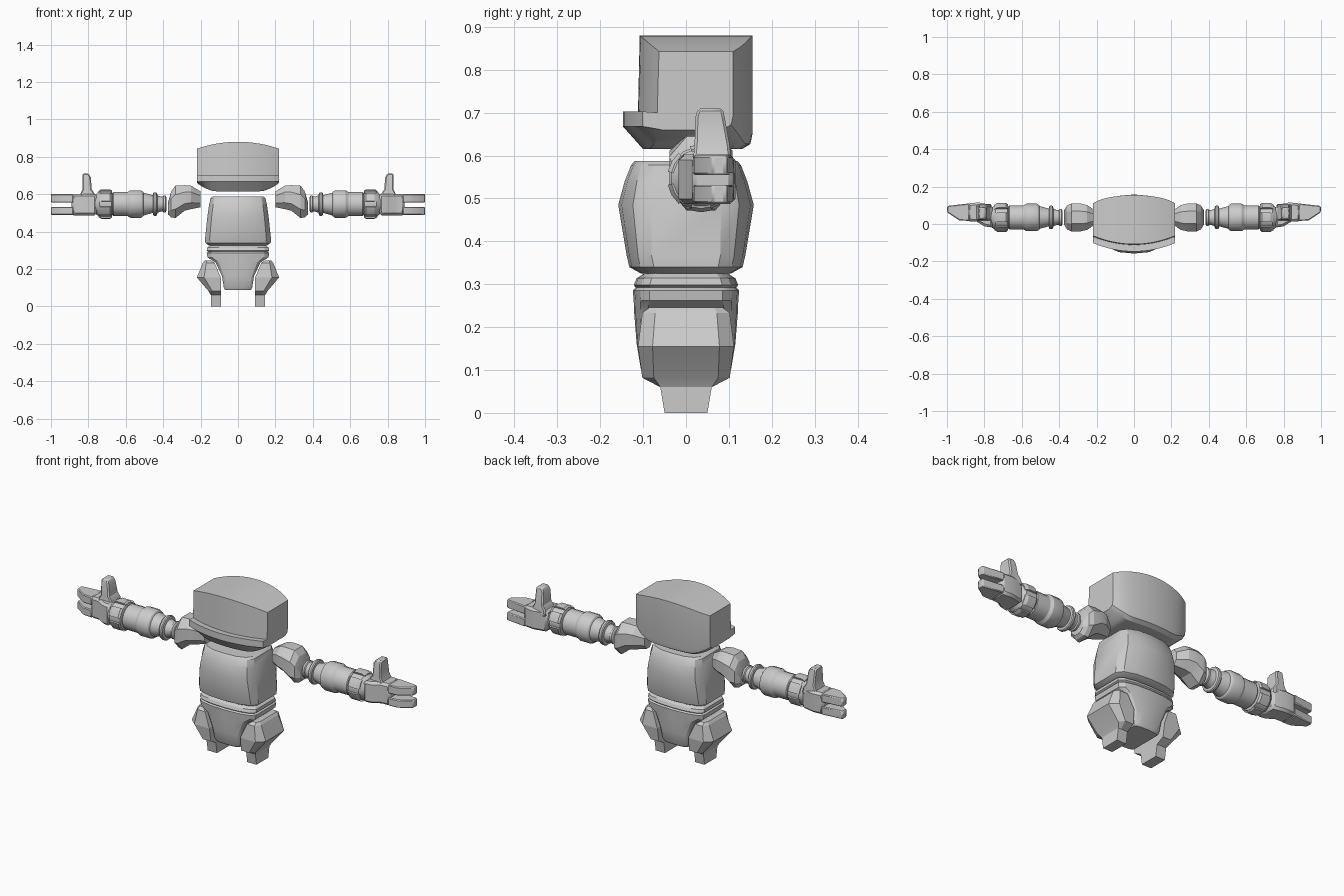
import bpy, bmesh, math

grey = bpy.data.materials.new("light_grey")
grey.diffuse_color = (0.6, 0.6, 0.6, 1)


def loft(name, rings, angle=30, bevel=0):
    """Skin equal-length closed rings and cap both ends."""
    bm = bmesh.new()
    vs = [[bm.verts.new(p) for p in r] for r in rings]
    n = len(rings[0])
    for a, b in zip(vs, vs[1:]):
        for i in range(n):
            j = (i + 1) % n
            bm.faces.new((a[i], a[j], b[j], b[i]))
    bm.faces.new(vs[0])
    bm.faces.new(vs[-1])
    bmesh.ops.recalc_face_normals(bm, faces=bm.faces)
    me = bpy.data.meshes.new(name)
    bm.to_mesh(me)
    bm.free()
    me.materials.append(grey)
    ob = bpy.data.objects.new(name, me)
    bpy.context.collection.objects.link(ob)
    bpy.ops.object.select_all(action='DESELECT')
    bpy.context.view_layer.objects.active = ob
    ob.select_set(True)
    bpy.ops.object.shade_smooth_by_angle(angle=math.radians(angle))
    if bevel:
        m = ob.modifiers.new("soft_edges", 'BEVEL')
        m.width, m.segments = bevel, 1
        m.limit_method, m.angle_limit = 'ANGLE', math.radians(35)
    return ob


def head_ring(x):
    t = abs(x) / 0.22
    c = 0.045 * t * t
    # the underside rises towards the cheeks
    up = max(0, (abs(x) - 0.13) / 0.09)
    zb = 0.615 + 0.03 * up + 0.015 * up ** 3
    back = 0.155 - 0.035 * t * t - 0.01 * t ** 8
    top = 0.88 - 0.037 * t * t
    return [(x, y, z) for y, z in (
        (-0.108 + c, top), (-0.112 + c, 0.70), (-0.147 + c, 0.703),
        (-0.147 + c, 0.668), (-0.10 + c, zb), (back - 0.025, zb),
        (back - 0.005, zb + 0.012), (back, zb + 0.035), (back, top))]


# Head with brow lip
loft("head", [head_ring(x * 0.22 / 8) for x in range(-8, 9)], 28)


def body_ring(z, w, d, flat):
    """Bowed front and back, flat sides."""
    q = [(w, flat), (w * 0.86, flat + (d - flat) * 0.55),
         (w * 0.5, flat + (d - flat) * 0.9), (0, d)]
    half = q + [(-x, y) for x, y in q[2::-1]]
    return [(x, y, z) for x, y in half] + [(-x, -y, z) for x, y in half]


# Torso
loft("torso", [body_ring(*r) for r in (
    (0.325, 0.155, 0.105, 0.06), (0.34, 0.175, 0.132, 0.075),
    (0.365, 0.176, 0.138, 0.08), (0.485, 0.163, 0.158, 0.082),
    (0.54, 0.155, 0.143, 0.08), (0.578, 0.147, 0.128, 0.075),
    (0.587, 0.135, 0.12, 0.07))], 32)

# Waist band and pelvis
loft("waist", [body_ring(*r) for r in (
    (0.29, 0.155, 0.115, 0.08), (0.298, 0.167, 0.122, 0.085),
    (0.314, 0.165, 0.115, 0.08), (0.327, 0.145, 0.095, 0.07))], 25)
loft("pelvis", [body_ring(*r) for r in (
    (0.088, 0.07, 0.098, 0.085), (0.10, 0.076, 0.105, 0.09),
    (0.16, 0.085, 0.115, 0.095), (0.235, 0.12, 0.121, 0.09),
    (0.262, 0.163, 0.122, 0.085), (0.286, 0.167, 0.124, 0.085),
    (0.294, 0.155, 0.116, 0.08))], 28)


def leg_ring(s, z, x0, x1, d, f):
    """Rectangle with chamfered outer corners."""
    xm = x1 - (x1 - x0) * 0.3
    return [(s * x, y, z) for x, y in (
        (x0, -d), (xm, -d), (x1, -f), (x1, f), (xm, d), (x0, d))]


AY, AZ = 0.035, 0.547


def lathe(name, s, profile, n=16):
    """Turn a radius profile about the arm axis."""
    return loft(name, [[(s * x, AY + r * math.cos(2 * math.pi * (i + 0.5) / n),
                         AZ + r * math.sin(2 * math.pi * (i + 0.5) / n))
                        for i in range(n)] for x, r in profile], 30)


def slab(name, s, outline, z0, z1, bevel=0.008):
    """Extrude a plan outline upwards."""
    return loft(name, [[(s * x, y, z) for x, y in outline] for z in (z0, z1)],
                30, bevel)


for s, side in ((1, "right"), (-1, "left")):
    # Thigh with short foot stub
    loft(side + "_leg", [leg_ring(s, *r) for r in (
        (0, 0.09, 0.145, 0.05, 0.05), (0.06, 0.09, 0.145, 0.06, 0.06),
        (0.082, 0.09, 0.158, 0.102, 0.075), (0.155, 0.092, 0.22, 0.112, 0.078),
        (0.233, 0.125, 0.188, 0.102, 0.072),
        (0.246, 0.145, 0.177, 0.085, 0.066))], 15)

    # Faceted shoulder pad
    rings = []
    for x, z0, z1, d in ((0.20, 0.53, 0.615, 0.032), (0.25, 0.52, 0.645, 0.066),
                         (0.285, 0.512, 0.648, 0.074), (0.335, 0.472, 0.645, 0.074),
                         (0.357, 0.476, 0.615, 0.065), (0.373, 0.49, 0.56, 0.04)):
        c, h = (z0 + z1) / 2, (z1 - z0) / 2
        rings.append([(s * x, AY + d * a, c + h * b) for a, b in (
            (1, .45), (.45, 1), (-.45, 1), (-1, .45),
            (-1, -.45), (-.45, -1), (.45, -1), (1, -.45))])
    loft(side + "_shoulder", rings, 20)

    # Arm: elbow rings, cone, forearm bands
    lathe(side + "_arm", s, (
        (0.383, 0.038), (0.388, 0.046), (0.398, 0.046), (0.402, 0.040),
        (0.41, 0.040), (0.43, 0.047), (0.433, 0.060), (0.438, 0.064),
        (0.448, 0.064), (0.453, 0.060), (0.455, 0.048), (0.505, 0.062),
        (0.51, 0.070), (0.52, 0.075), (0.575, 0.075), (0.59, 0.066),
        (0.665, 0.066), (0.672, 0.060), (0.68, 0.060)))
    # Notched wrist cuff
    lathe(side + "_cuff", s, (
        (0.672, 0.060), (0.677, 0.070), (0.74, 0.070), (0.755, 0.058),
        (0.775, 0.045)))
    for k in range(6):
        mid = k * math.pi / 3 + math.pi / 6
        block = []
        for x, ro in ((0.675, 0.072), (0.684, 0.079), (0.73, 0.079),
                      (0.745, 0.070)):
            pts = [(ro, -.33), (ro, 0), (ro, .33), (.055, .33), (.055, 0), (.055, -.33)]
            block.append([(s * x, AY + r * math.cos(mid + a),
                           AZ + r * math.sin(mid + a)) for r, a in pts])
        loft(side + "_cuff_block_%d" % k, block, 25)

    # Palm, two fingers and upright thumb
    slab(side + "_palm", s, (
        (0.755, -0.02), (0.80, -0.012), (0.84, 0.012), (0.89, 0.015),
        (0.89, 0.11), (0.83, 0.115), (0.757, 0.10)), 0.487, 0.602, 0.012)
    for fname, z0, z1 in (("upper", 0.555, 0.600), ("lower", 0.489, 0.532)):
        slab(side + "_" + fname + "_finger", s, (
            (0.88, 0.016), (0.935, 0.02), (0.998, 0.062), (1.0, 0.09),
            (0.995, 0.097), (0.88, 0.11)), z0, z1, 0.006)
    loft(side + "_thumb", [[(s * x, y, z) for x, y in (
        (x0, y0), (x1, y0), (x1, y1), (x0, y1))] for z, x0, x1, y0, y1 in (
            (0.57, 0.762, 0.85, 0.012, 0.108), (0.605, 0.768, 0.842, 0.018, 0.104),
            (0.625, 0.782, 0.832, 0.02, 0.102), (0.69, 0.787, 0.832, 0.022, 0.09),
            (0.71, 0.798, 0.832, 0.028, 0.086))], 30, 0.006)
